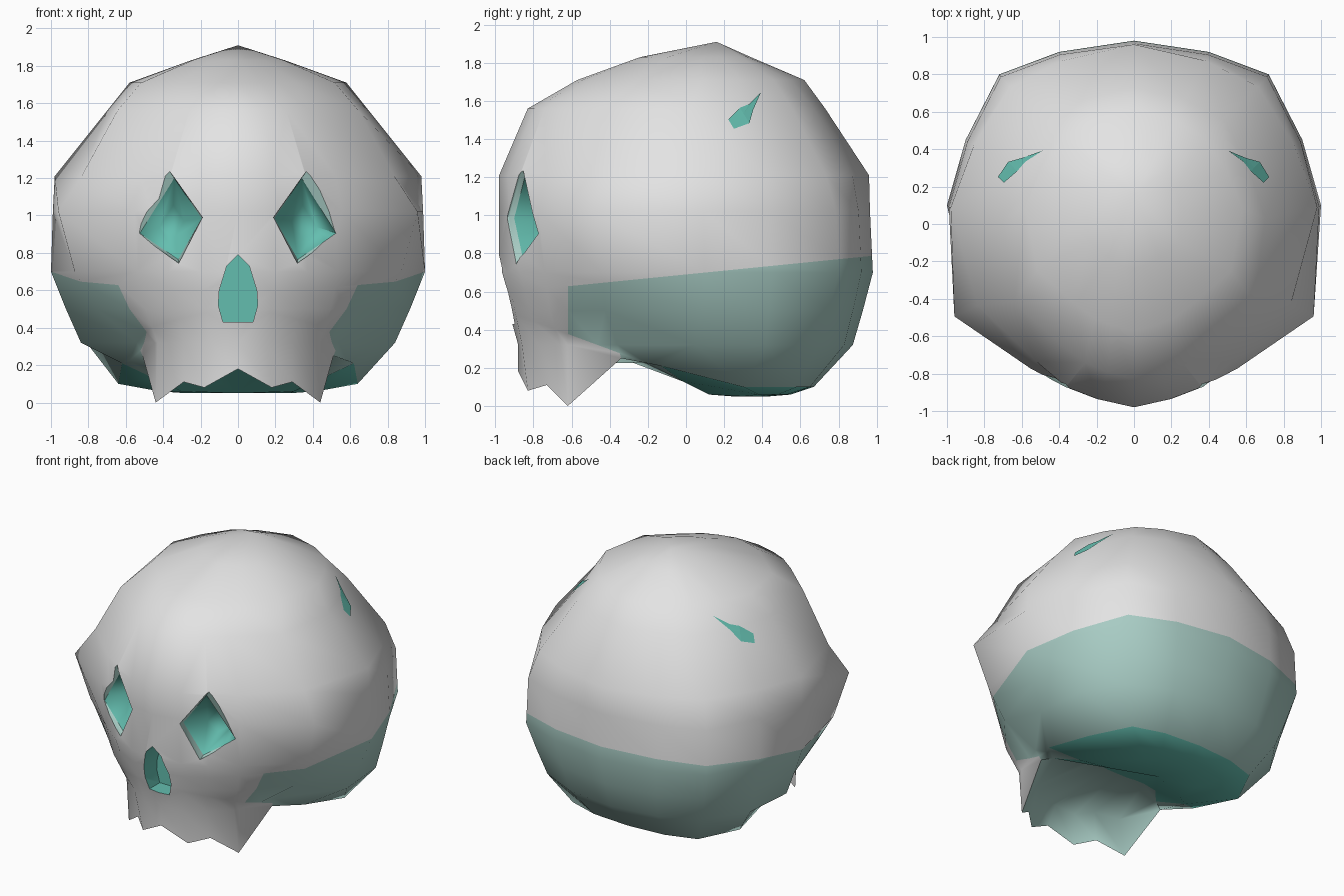
import bpy, bmesh
from mathutils import Vector
from mathutils.bvhtree import BVHTree

if "Cube" in bpy.data.objects:
    bpy.data.objects.remove(bpy.data.objects["Cube"])

BONE, PALE, TEAL = 0, 1, 2


def material(name, rgb):
    m = bpy.data.materials.new(name)
    m.diffuse_color = (*rgb, 1)
    m.use_nodes = True
    m.node_tree.nodes["Principled BSDF"].inputs["Base Color"].default_value = m.diffuse_color
    return m


mats = [material("bone_grey", (0.77, 0.77, 0.77)),
        material("pale_teal", (0.39, 0.60, 0.55)),
        material("teal", (0.127, 0.515, 0.43))]


def make_object(name, bm):
    bmesh.ops.recalc_face_normals(bm, faces=bm.faces)
    me = bpy.data.meshes.new(name)
    bm.to_mesh(me)
    for m in mats:
        me.materials.append(m)
    ob = bpy.data.objects.new(name, me)
    bpy.context.collection.objects.link(ob)
    return ob


def bridge(bm, a, b, mat):
    n = len(a)
    for i in range(n):
        f = bm.faces.new((a[i], a[(i + 1) % n], b[(i + 1) % n], b[i]))
        f.material_index = mat


# Half outlines from front centre to back centre (x, y)
EQUATOR = [(0, -.98), (.2, -.935), (.37, -.87), (.56, -.77), (.97, -.49),
           (1, .1), (.9, .45), (.72, .8), (.4, .92), (0, .98)]
CHEEK = [(0, -.88), (.15, -.86), (.29, -.77), (.43, -.66), (.54, -.36),
         (.84, .05), (.81, .42), (.62, .7), (.35, .83), (0, .875)]
# Lower rows (x, y, z): toothed edge, inside of the mouth, base of the skull
EDGE = [(0, -.88, .18), (.18, -.83, .08), (.29, -.73, .11), (.44, -.62, 0),
        (.51, -.34, .25), (.62, -.13, .21), (.64, .3, .1), (.5, .58, .1),
        (.28, .65, .1), (0, .67, .1)]
INNER = [(0, -.8, .3), (.13, -.76, .26), (.23, -.68, .28), (.35, -.57, .22),
         (.44, -.3, .27), (.45, -.02, .13), (.42, .38, .06), (.35, .48, .06),
         (.2, .53, .06), (0, .55, .06)]
BASE = [(0, -.17, .26), (.08, -.17, .26), (.15, -.16, .26), (.22, -.16, .26),
        (.3, -.14, .23), (.3, .12, .06), (.28, .3, .05), (.22, .38, .05),
        (.12, .42, .05), (0, .43, .05)]


def corners(row, k, q):
    """Draw the temple corner in by factor k and the back corner by factor q."""
    row = list(row)
    for i, f in ((4, k), (3, 1 - (1 - k) * .4), (6, (1 + q) / 2), (7, q), (8, (1 + q) / 2)):
        row[i] = (row[i][0] * f, row[i][1] * f, row[i][2])
    return row


# Upper rows: z, front y, back y, width factor, temple and back corner factors
rows = []
for z, yf, yb, w, k, q in [(1.83, -.24, .34, .25, 1, 1), (1.71, -.57, .62, .58, .92, .9),
                           (1.56, -.83, .73, .70, .95, .95), (1.21, -.98, .96, .98, .88, .94),
                           (1.02, -.98, .965, .99, 1, 1)]:
    rows.append(corners([(x * w, yf + (y + .98) / 1.96 * (yb - yf), z)
                         for x, y in EQUATOR], k, q))
for z, t, k in [(.7, 0, .9), (.5, .5, 1), (.32, 1, 1)]:
    rows.append(corners([(a[0] + (b[0] - a[0]) * t, a[1] + (b[1] - a[1]) * t, z)
                         for a, b in zip(EQUATOR, CHEEK)], k, 1))
OUTSIDE = len(rows)
rows += [EDGE, INNER, BASE]

# Skull body
bm = bmesh.new()
rings = []
for r in rows:
    full = r + [(-x, y, z) for x, y, z in r[8:0:-1]]
    rings.append([bm.verts.new(p) for p in full])
for i in range(len(rings) - 1):
    bridge(bm, rings[i], rings[i + 1], BONE if i < OUTSIDE else PALE)
for ring, pole in ((rings[0], (0, .16, 1.91)), (rings[-1], (0, .25, .05))):
    v = bm.verts.new(pole)
    for i in range(18):
        bm.faces.new((ring[i], ring[(i + 1) % 18], v)).material_index = (
            BONE if ring is rings[0] else TEAL)
# Base of the skull is teal behind the mouth
for f in bm.faces:
    c = f.calc_center_median()
    if f.material_index == PALE and c.y > -.1:
        f.material_index = TEAL


# Pale band round the lower back: cut along its borders, then colour
def cut(co, no, test):
    faces = [f for f in bm.faces if f.material_index == BONE and test(f.calc_center_median())]
    geom = set(faces)
    for f in faces:
        geom.update(f.edges)
        geom.update(f.verts)
    bmesh.ops.bisect_plane(bm, geom=list(geom), plane_co=co, plane_no=no)


cut((0, 0, .69), (0, -.1, 1), lambda c: c.z < 1.1)
cut((0, -.62, 0), (0, 1, 0), lambda c: c.z < .69 + .1 * c.y)
cut((0, -.68, .4), (0, .37, 1), lambda c: c.y < 0 and c.z < .5)
for f in bm.faces:
    c = f.calc_center_median()
    if f.material_index == BONE and c.z < .69 + .1 * c.y and c.y > -.62:
        if c.y > -.32 or c.z > .4 - .37 * (c.y + .68):
            f.material_index = PALE
skull = make_object("skull", bm)
bm.free()


def cutter(name, loops, colours):
    b = bmesh.new()
    rs = [[b.verts.new(p) for p in loop] for loop in loops]
    for i, m in enumerate(colours):
        bridge(b, rs[i], rs[i + 1], m)
    for r in (rs[0], rs[-1]):
        b.faces.new(r).material_index = TEAL
    ob = make_object(name, b)
    b.free()
    ob.hide_render = True
    return ob


# Eye sockets: pale slanted rim and teal bowl
RIM = [(.375, 1.25), (.19, .99), (.317, .745), (.565, .92)]
PIT = [(.34, 1.2), (.195, .985), (.32, .765), (.525, .905)]


def eye_loop(pts, depth, side, s=1):
    return [(side * (.35 + (x - .35) * s), -1 + .38 * x + depth, .96 + (z - .96) * s)
            for x, z in pts]


cutters = []
for side in (-1, 1):
    cutters.append(cutter("eye_cutter", [
        eye_loop(RIM, -.2, side), eye_loop(RIM, 0, side),
        eye_loop(PIT, .025, side), eye_loop(PIT, .17, side, .4)], [PALE, PALE, TEAL]))

# Nose opening
half = [(0, .79), (.06, .73), (.1, .6), (.105, .52), (.08, .43)]
NOSE = half + [(-x, z) for x, z in half[:0:-1]]
cutters.append(cutter("nose_cutter", [
    [(x, -1.2, z) for x, z in NOSE], [(x, -.78, z) for x, z in NOSE]], [TEAL]))

bpy.context.view_layer.objects.active = skull
for c in cutters:
    mod = skull.modifiers.new("opening", 'BOOLEAN')
    mod.operation = 'DIFFERENCE'
    mod.solver = 'EXACT'
    mod.object = c
    bpy.ops.object.modifier_apply(modifier=mod.name)
for c in cutters:
    bpy.data.objects.remove(c)

bpy.ops.object.select_all(action='DESELECT')
skull.select_set(True)
bpy.ops.object.shade_smooth_by_angle(angle=1.05)

# Soften the bowls of the eyes, keeping the pale rims crisp
b = bmesh.new()
b.from_mesh(skull.data)
for e in b.edges:
    centres = [f.calc_center_median() for f in e.link_faces]
    if all(c.y < -.5 and c.z > .7 for c in centres):
        kinds = {f.material_index for f in e.link_faces}
        if kinds == {TEAL}:
            e.smooth = True
        elif len(kinds) > 1:
            e.smooth = False
b.to_mesh(skull.data)

# Small teal stains on the upper sides, laid on the surface
tree = BVHTree.FromBMesh(b)
b.free()
STAIN = [(.22, 1.5), (.28, 1.56), (.33, 1.58), (.39, 1.64), (.35, 1.55), (.33, 1.48), (.25, 1.45)]
for side, name in ((1, "stain_right"), (-1, "stain_left")):
    b = bmesh.new()
    rim = []
    for y, z in STAIN + [(.3, 1.53)]:
        p, n, _, _ = tree.ray_cast(Vector((side * 3, y, z)), Vector((-side, 0, 0)))
        rim.append(b.verts.new(p + n * .006))
    for i in range(7):
        b.faces.new((rim[i], rim[(i + 1) % 7], rim[7])).material_index = TEAL
    ob = make_object(name, b)
    b.free()
    if ob.data.polygons[0].normal.x * side < 0:
        ob.data.flip_normals()
